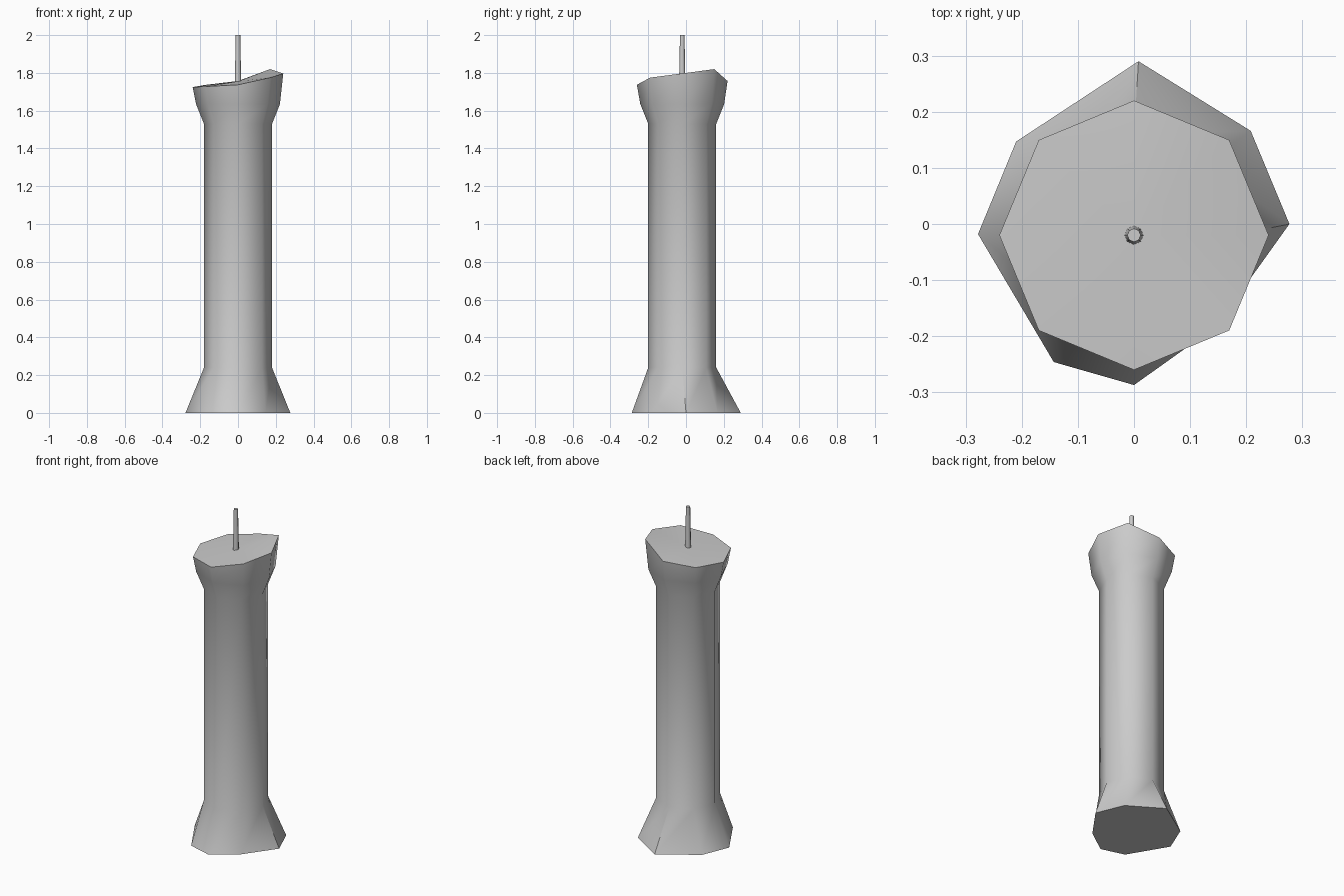
import bpy, bmesh, math

if "Cube" in bpy.data.objects:
    bpy.data.objects.remove(bpy.data.objects["Cube"])

CY = -0.02  # the column axis sits slightly in front of the base centre
SIDES = 8


def octagon(radius, heights):
    if not isinstance(heights, list):
        heights = [heights] * SIDES
    return [(radius * math.cos(i * math.pi / 4),
             CY + radius * math.sin(i * math.pi / 4), z)
            for i, z in enumerate(heights)]


def loft(name, rings, top_centre=None, angle=50):
    bm = bmesh.new()
    loops = [[bm.verts.new(p) for p in ring] for ring in rings]
    for a, b in zip(loops, loops[1:]):
        for i in range(SIDES):
            j = (i + 1) % SIDES
            bm.faces.new((a[i], a[j], b[j], b[i]))
    bm.faces.new(loops[0][::-1])
    if top_centre:
        c = bm.verts.new(top_centre)
        for i in range(SIDES):
            bm.faces.new((loops[-1][i], loops[-1][(i + 1) % SIDES], c))
    else:
        bm.faces.new(loops[-1])
    bmesh.ops.recalc_face_normals(bm, faces=bm.faces)
    mesh = bpy.data.meshes.new(name)
    bm.to_mesh(mesh)
    bm.free()
    obj = bpy.data.objects.new(name, mesh)
    bpy.context.collection.objects.link(obj)
    bpy.ops.object.select_all(action='DESELECT')
    obj.select_set(True)
    bpy.context.view_layer.objects.active = obj
    bpy.ops.object.shade_smooth_by_angle(angle=math.radians(angle))
    return obj


# Irregular melted foot, counter-clockwise from the right
foot = [(0.277, 0, 0), (0.208, 0.166, 0), (0.008, 0.29, 0), (-0.21, 0.147, 0),
        (-0.278, -0.018, 0), (-0.143, -0.246, 0), (0, -0.287, 0), (0.146, -0.183, 0)]
# Uneven rim heights in the same order
rim = [1.797, 1.82, 1.757, 1.737, 1.725, 1.728, 1.737, 1.775]

# Wax body: foot, straight column, flared rim and sloping top
loft("candle_wax", [foot, octagon(0.18, 0.24), octagon(0.18, 1.53),
                    octagon(0.222, 1.635), octagon(0.24, rim)],
     top_centre=(0, CY, 1.755))

# Wick
loft("wick", [octagon(0.017, 1.735), octagon(0.012, 2.0)])
